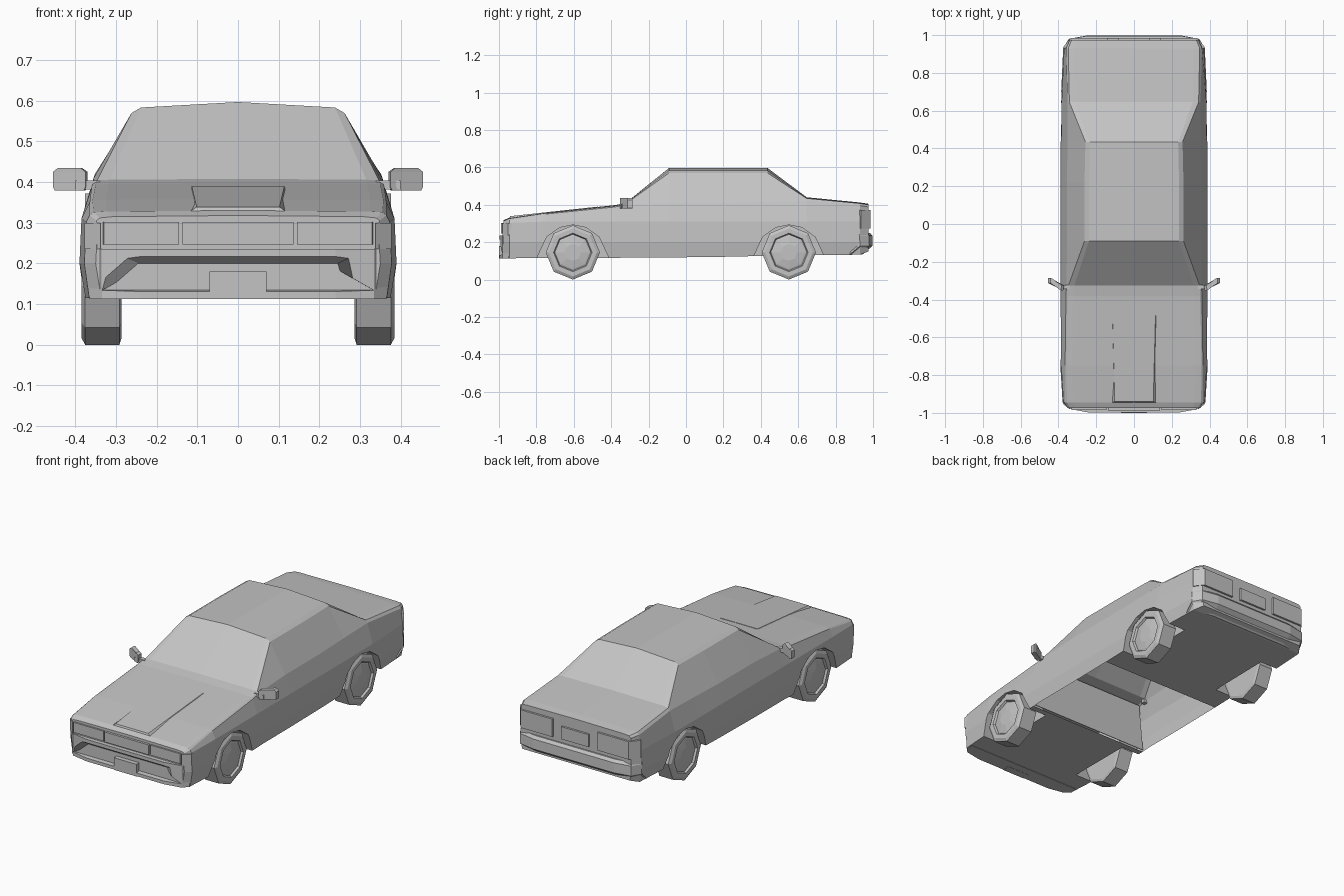
import bpy, bmesh, math

if "Cube" in bpy.data.objects:
    bpy.data.objects.remove(bpy.data.objects["Cube"])

grey = bpy.data.materials.new("body grey")
grey.diffuse_color = (0.55, 0.55, 0.55, 1)
grey.use_nodes = True
grey.node_tree.nodes["Principled BSDF"].inputs["Base Color"].default_value = grey.diffuse_color


def finish(name, bm):
    bmesh.ops.recalc_face_normals(bm, faces=bm.faces)
    me = bpy.data.meshes.new(name)
    bm.to_mesh(me)
    bm.free()
    me.materials.append(grey)
    ob = bpy.data.objects.new(name, me)
    bpy.context.collection.objects.link(ob)
    return ob


def add_loft(bm, rings):
    """Skin closed rings of equal length and cap both ends."""
    vs = [[bm.verts.new(p) for p in r] for r in rings]
    n = len(vs[0])
    for a, b in zip(vs, vs[1:]):
        for i in range(n):
            j = (i + 1) % n
            bm.faces.new((a[i], a[j], b[j], b[i]))
    bm.faces.new(vs[0])
    bm.faces.new(vs[-1])


def loft(name, rings):
    bm = bmesh.new()
    add_loft(bm, rings)
    return finish(name, bm)


def box(name, x0, x1, y0, y1, z0, z1):
    return loft(name, [[(x0, y0, z), (x1, y0, z), (x1, y1, z), (x0, y1, z)] for z in (z0, z1)])


def mirrored(half):
    return half + [(-x, y) for x, y in reversed(half)]


def subtract(ob, cutter):
    cutter.hide_render = True
    m = ob.modifiers.new("cut", 'BOOLEAN')
    m.operation, m.solver, m.object = 'DIFFERENCE', 'EXACT', cutter
    dg = bpy.context.evaluated_depsgraph_get()
    dg.update()
    me = bpy.data.meshes.new_from_object(ob.evaluated_get(dg))
    ob.modifiers.clear()
    ob.data = me
    bpy.data.objects.remove(cutter)


# Body sections: y, floor z, widest x, belt x z, upper edge x z, centre z
sections = [
    (-0.975, .125, .35, .348, .305, .34, .312, .318),
    (-0.945, .115, .378, .365, .318, .355, .326, .33),
    (-0.75, .115, .39, .365, .35, .358, .355, .358),
    (-0.38, .115, .39, .36, .388, .35, .394, .398),
    (-0.325, .118, .39, .357, .398, .347, .404, .408),
    (-0.09, .118, .39, .355, .41, .262, .57, .597),
    (0.22, .122, .39, .355, .41, .262, .57, .597),
    (0.435, .127, .39, .352, .415, .257, .57, .597),
    (0.645, .13, .388, .352, .42, .342, .434, .44),
    (0.93, .133, .375, .36, .395, .348, .407, .412),
    (0.975, .15, .345, .34, .388, .33, .4, .405),
]
rings = []
for y, zb, w, bx, bz, tx, tz, cz in sections:
    half = [(w - .012, zb), (w, .2), (w - .005, min(.31, bz - .015)), (bx, bz), (tx, tz),
            (tx * .91, tz + .5 * (cz - tz))]
    prof = half + [(0, cz)] + [(-x, z) for x, z in reversed(half)]
    rings.append([(x, y, z) for x, z in prof])
body = loft("car_body", rings)

# Wheel arches
FRONT, REAR, AXLE = -0.605, 0.55, 0.145
arch = [(-.2, .05), (-.19, .12), (-.14, .228), (-.07, .278), (0, .292),
        (.07, .278), (.14, .228), (.19, .12), (.2, .05)]
bm = bmesh.new()
for cy in (FRONT, REAR):
    for s in (1, -1):
        add_loft(bm, [[(s * x, cy + y, z) for y, z in arch] for x in (.265, .5)])
subtract(body, finish("arch_cutter", bm))

# Open floor under the cabin
bm = bmesh.new()
bm.from_mesh(body.data)
bm.normal_update()
gone = []
for f in bm.faces:
    c = f.calc_center_median()
    if f.normal.z < -.9 and c.z < .16 and -.37 < c.y < .21:
        gone.append(f)
bmesh.ops.delete(bm, geom=gone, context='FACES')
bm.to_mesh(body.data)
bm.free()

# Bulkheads at both ends of the cabin floor opening
for name, y in (("front_bulkhead", -.378), ("rear_bulkhead", .222)):
    loft(name, [[(-.376, yy, .123), (.376, yy, .123), (.35, yy, .385), (-.35, yy, .385)]
                for yy in (y, y + .004)])

# Hood bulge, fading out towards the windshield
loft("hood_bulge", [
    [(-.135, -.95, .315), (.135, -.95, .315), (.102, -.94, .339), (-.102, -.94, .339)],
    [(-.12, -.47, .37), (.12, -.47, .37), (.114, -.47, .39), (-.114, -.47, .39)]])

# Front bumper with a sloping recess
outline = mirrored([(.36, -.91), (.365, -.95), (.335, -.98), (.24, -.998)])
bumper = loft("front_bumper", [[(x, y, z) for x, y in outline] for z in (.113, .236)])
cut = loft("recess_cutter", [
    [(-.345, -1.02, .128), (.345, -1.02, .128), (.315, -1.02, .233), (-.315, -1.02, .233)],
    [(-.33, -.965, .136), (.33, -.965, .136), (.23, -.965, .193), (-.23, -.965, .193)]])
subtract(bumper, cut)
box("front_number_plate", -.07, .07, -1, -.955, .112, .18)
box("grille_panel", -.137, .137, -.988, -.965, .246, .302)

# Rear bumper, tucked in at the bottom
rear = mirrored([(.365, .89), (.376, .93), (.345, .98), (.25, .998)])
loft("rear_bumper", [[(x * k, y - d if y > .9 else y, z) for x, y in rear]
                     for z, d, k in ((.134, .055, .985), (.18, 0, 1), (.235, .002, 1), (.25, .015, .99))])
box("rear_number_plate", -.085, .085, .965, .986, .275, .345)

for s, side in ((1, "right"), (-1, "left")):
    # Headlights and corner lamps
    lamp = [(.145, -.965), (.145, -.984), (.33, -.984), (.335, -.965)]
    loft(side + "_headlight", [[(s * x, y, z) for x, y in lamp] for z in (.246, .302)])
    corner = [(.338, -.965), (.338, -.982), (.377, -.952), (.374, -.93)]
    loft(side + "_corner_lamp", [[(s * x, y, z) for x, y in corner] for z in (.236, .3)])
    # Tail lights wrapping the rear corners
    tail = [(.14, .965), (.14, .986), (.335, .986), (.376, .935), (.36, .925)]
    loft(side + "_tail_light", [[(s * x, y, z) for x, y in tail] for z in (.272, .372)])
    # Door mirror and its arm
    head = [(.375, -.352), (.455, -.312), (.455, -.287), (.445, -.287), (.37, -.325)]
    loft(side + "_mirror", [[(s * (.415 + (x - .415) * k), y, z) for x, y in head]
                            for z, k in ((.38, .9), (.388, 1), (.425, 1), (.435, .7))])
    box(side + "_mirror_arm", s * .34, s * .4, -.345, -.322, .382, .404)
    # Eight-sided wheels
    for cy, end in ((FRONT, "front"), (REAR, "rear")):
        prof = [(.287, .13), (.292, .145), (.376, .145), (.385, .128), (.385, .103),
                (.374, .097), (.377, .088), (.384, .045)]
        loft(f"{end}_{side}_wheel", [
            [(s * x, cy + r * math.sin(i * math.pi / 4), AXLE - r * math.cos(i * math.pi / 4))
             for i in range(8)] for x, r in prof])
